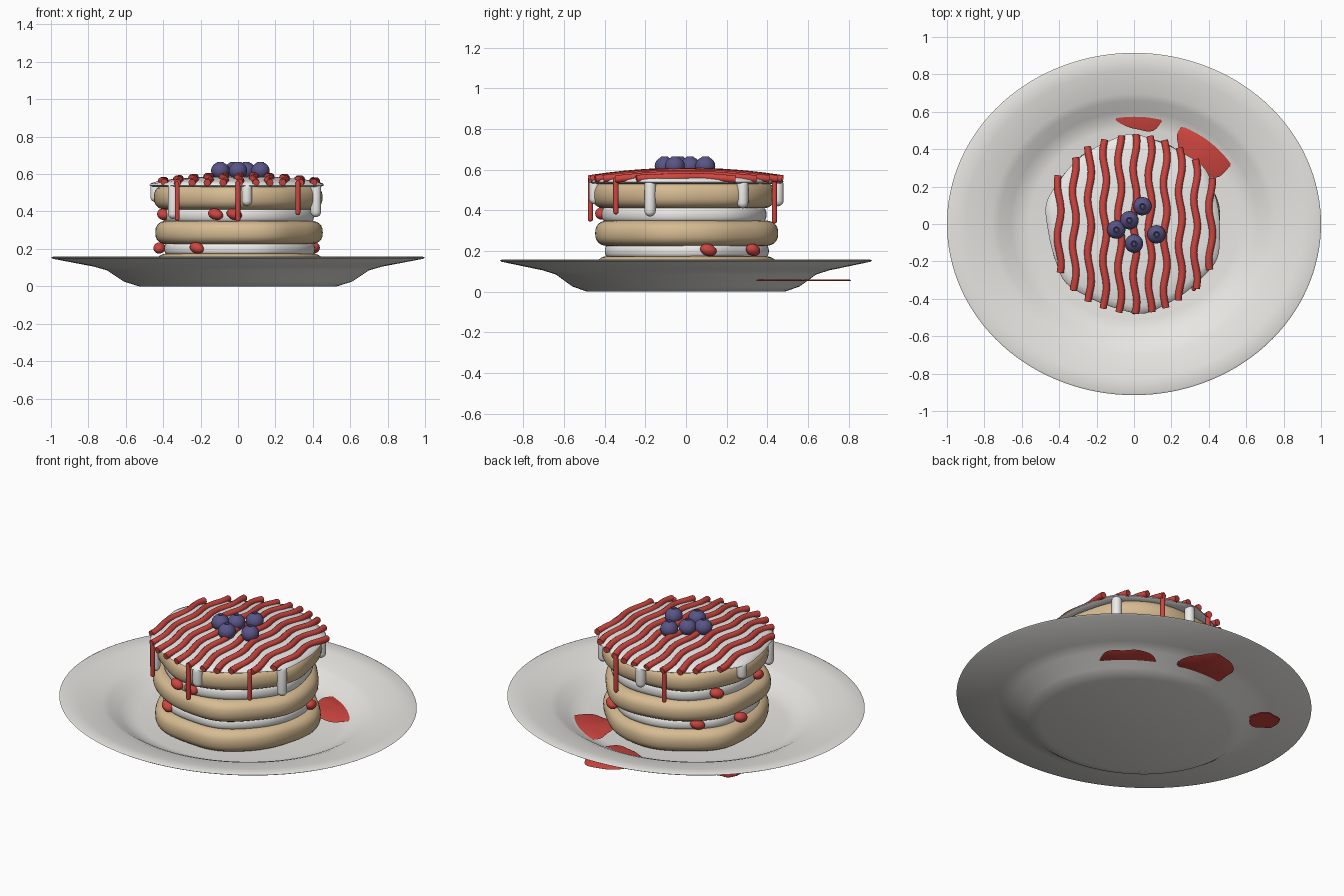
import bpy, bmesh, math
from math import sin, cos, pi, radians

if "Cube" in bpy.data.objects:
    bpy.data.objects.remove(bpy.data.objects["Cube"])


def material(name, rgb):
    m = bpy.data.materials.new(name)
    m.diffuse_color = (*rgb, 1)
    m.use_nodes = True
    m.node_tree.nodes["Principled BSDF"].inputs["Base Color"].default_value = m.diffuse_color
    return m


BATTER = material("batter", (0.68, 0.50, 0.29))
CREAM = material("cream", (0.85, 0.84, 0.82))
RED = material("red_sauce", (0.62, 0.06, 0.05))
BLUE = material("berry_blue", (0.10, 0.09, 0.24))
CHINA = material("china", (0.80, 0.79, 0.76))


def finish(ob, mat, angle=40):
    ob.data.materials.append(mat)
    bpy.ops.object.select_all(action='DESELECT')
    ob.select_set(True)
    bpy.context.view_layer.objects.active = ob
    bpy.ops.object.shade_smooth_by_angle(angle=radians(angle))


def lathe(name, profile, mat, loc=(0, 0), sy=1, wave=None, n=96, angle=40):
    """Spin (r, z) points about z; wave(a) scales the radius. Ends at r=0 become poles."""
    bm = bmesh.new()
    rings = []
    for r, z in profile:
        if r == 0:
            rings.append([bm.verts.new((loc[0], loc[1], z))])
            continue
        ring = []
        for i in range(n):
            a = 2 * pi * i / n
            k = r * (wave(a) if wave else 1)
            ring.append(bm.verts.new((loc[0] + k * cos(a), loc[1] + k * sin(a) * sy, z)))
        rings.append(ring)
    for A, B in zip(rings, rings[1:]):
        for i in range(n):
            j = (i + 1) % n
            if len(A) == 1:
                bm.faces.new((A[0], B[j], B[i]))
            elif len(B) == 1:
                bm.faces.new((A[i], A[j], B[0]))
            else:
                bm.faces.new((A[i], A[j], B[j], B[i]))
    bmesh.ops.recalc_face_normals(bm, faces=bm.faces)
    me = bpy.data.meshes.new(name)
    bm.to_mesh(me)
    bm.free()
    ob = bpy.data.objects.new(name, me)
    bpy.context.collection.objects.link(ob)
    finish(ob, mat, angle)
    return ob


def slab(name, r, z0, z1, edge, mat, wave):
    """Flat disc with a rounded rim."""
    h, zc = (z1 - z0) / 2, (z0 + z1) / 2
    prof = [(0, z0)]
    for i in range(13):
        t = -pi / 2 + pi * i / 12
        prof.append((r - edge + edge * cos(t), zc + h * math.copysign(abs(sin(t)) ** 0.8, sin(t))))
    return lathe(name, prof + [(0, z1)], mat, wave=wave)


def lobes(p, amp=0.018):
    return lambda a: 1 + amp * sin(5 * a + p) + amp * 0.6 * sin(3 * a + 2 * p) + amp * 0.4 * sin(8 * a - p)


# Oval plate
lathe("plate", [(0, 0), (0.53, 0), (0.61, 0.025), (0.70, 0.085), (0.77, 0.105), (0.99, 0.147),
                (1.0, 0.153), (0.99, 0.158), (0.90, 0.148), (0.76, 0.125), (0.72, 0.11), (0.66, 0.075),
                (0.61, 0.053), (0.56, 0.045), (0, 0.042)], CHINA, sy=0.915, n=128)

# Pancakes and cream fillings
for i, (z0, z1) in enumerate([(0.044, 0.175), (0.225, 0.35), (0.41, 0.54)]):
    slab(f"pancake_{i + 1}", 0.45, z0, z1, 0.06, BATTER, lobes(1.3 * i + 0.5))
for i, (z0, z1) in enumerate([(0.165, 0.235), (0.34, 0.42)]):
    slab(f"cream_filling_{i + 1}", 0.405, z0, z1, 0.03, CREAM, lobes(2.1 * i + 1, 0.015))

# Domed top cream with a bulge at each drip
DRIPS = [(-84, 0.43), (-23, 0.37), (38, 0.41), (92, 0.42), (167, 0.45), (220, 0.36)]


def top_wave(a):
    s = 0.975
    for d, _ in DRIPS:
        s += 0.05 * math.exp((cos(a - radians(d)) - 1) * 45)
    return s


lathe("cream_top", [(0, 0.53), (0.42, 0.53), (0.455, 0.532), (0.47, 0.54), (0.465, 0.55), (0.43, 0.561),
                    (0.36, 0.572), (0.22, 0.583), (0, 0.588)], CREAM, wave=top_wave, angle=60)


def drip(name, x, y, z0, z1, r, mat):
    prof = [(0, z0)]
    prof += [(r * sin(t * pi / 12), z0 + r * (1 - cos(t * pi / 12))) for t in range(1, 7)]
    prof += [(r * cos(t * pi / 8), z1 - r + r * sin(t * pi / 8)) for t in range(4)] + [(0, z1)]
    lathe(name, prof, mat, loc=(x, y), n=16)


for i, (d, z) in enumerate(DRIPS):
    drip(f"cream_drip_{i + 1}", 0.452 * cos(radians(d)), 0.452 * sin(radians(d)), z, 0.555, 0.028, CREAM)
for i, (x, y, z) in enumerate([(-0.325, -0.345, 0.35), (0, -0.47, 0.345), (0.32, -0.345, 0.38),
                               (0.16, 0.435, 0.335), (-0.16, 0.435, 0.36)]):
    drip(f"sauce_drip_{i + 1}", x, y, z, 0.565, 0.013, RED)

# Wavy sauce stripes over the dome
cu = bpy.data.curves.new("sauce_stripes", 'CURVE')
cu.dimensions = '3D'
cu.bevel_depth = 0.019
cu.bevel_resolution = 3
cu.use_fill_caps = True
for i in range(11):
    x0 = -0.40 + 0.081 * i
    half = math.sqrt(0.477 ** 2 - x0 ** 2)
    sp = cu.splines.new('POLY')
    sp.points.add(32)
    for k, p in enumerate(sp.points):
        y = -half + 2 * half * k / 32
        x = x0 + 0.01 * sin(22 * y + 0.9 * i)
        p.co = (x, y, 0.592 - 0.037 * (x * x + y * y) / 0.226, 1)
ob = bpy.data.objects.new("sauce_stripes", cu)
bpy.context.collection.objects.link(ob)
bpy.ops.object.select_all(action='DESELECT')
ob.select_set(True)
bpy.context.view_layer.objects.active = ob
bpy.ops.object.convert(target='MESH')
finish(bpy.context.object, RED)

# Sauce puddles on the plate
for i, (x, y, r, sy) in enumerate([(0.39, 0.41, 0.165, 1.0), (0.04, 0.65, 0.155, 1.0), (-0.57, 0.42, 0.085, 1.0)]):
    lathe(f"sauce_puddle_{i + 1}", [(0, 0.052), (r * 0.95, 0.052), (r, 0.056), (r * 0.95, 0.060), (0, 0.061)],
          RED, loc=(x, y), sy=sy, wave=lobes(i + 0.7, 0.05), n=48)

# Strawberry pieces in the fillings, long axis tangent to the stack
PIECES = [(-0.40, -0.11, 0.385), (-0.12, -0.405, 0.385), (-0.02, -0.415, 0.385), (-0.36, 0.22, 0.385),
          (-0.22, -0.35, 0.205), (-0.42, 0.08, 0.205), (0.405, 0.11, 0.205), (0.26, 0.33, 0.205),
          (-0.28, 0.29, 0.205)]
for i, (x, y, z) in enumerate(PIECES):
    bpy.ops.mesh.primitive_uv_sphere_add(segments=20, ring_count=12, radius=1, location=(x, y, z),
                                         rotation=(0, 0.3, math.atan2(y, x) + pi / 2))
    ob = bpy.context.object
    ob.name = f"strawberry_piece_{i + 1}"
    ob.scale = (0.042, 0.032, 0.029)
    finish(ob, RED)

# Blueberries with a small crown
for i, (x, y) in enumerate([(-0.095, -0.03), (-0.025, 0.02), (0.045, 0.095), (0, -0.105), (0.12, -0.055)]):
    prof = [(0, 0.572)] + [(0.049 * sin(t * pi / 14), 0.618 - 0.046 * cos(t * pi / 14)) for t in range(1, 13)]
    prof += [(0.016, 0.665), (0.012, 0.664), (0.009, 0.658), (0, 0.657)]
    lathe(f"blueberry_{i + 1}", prof, BLUE, loc=(x, y), n=28)
